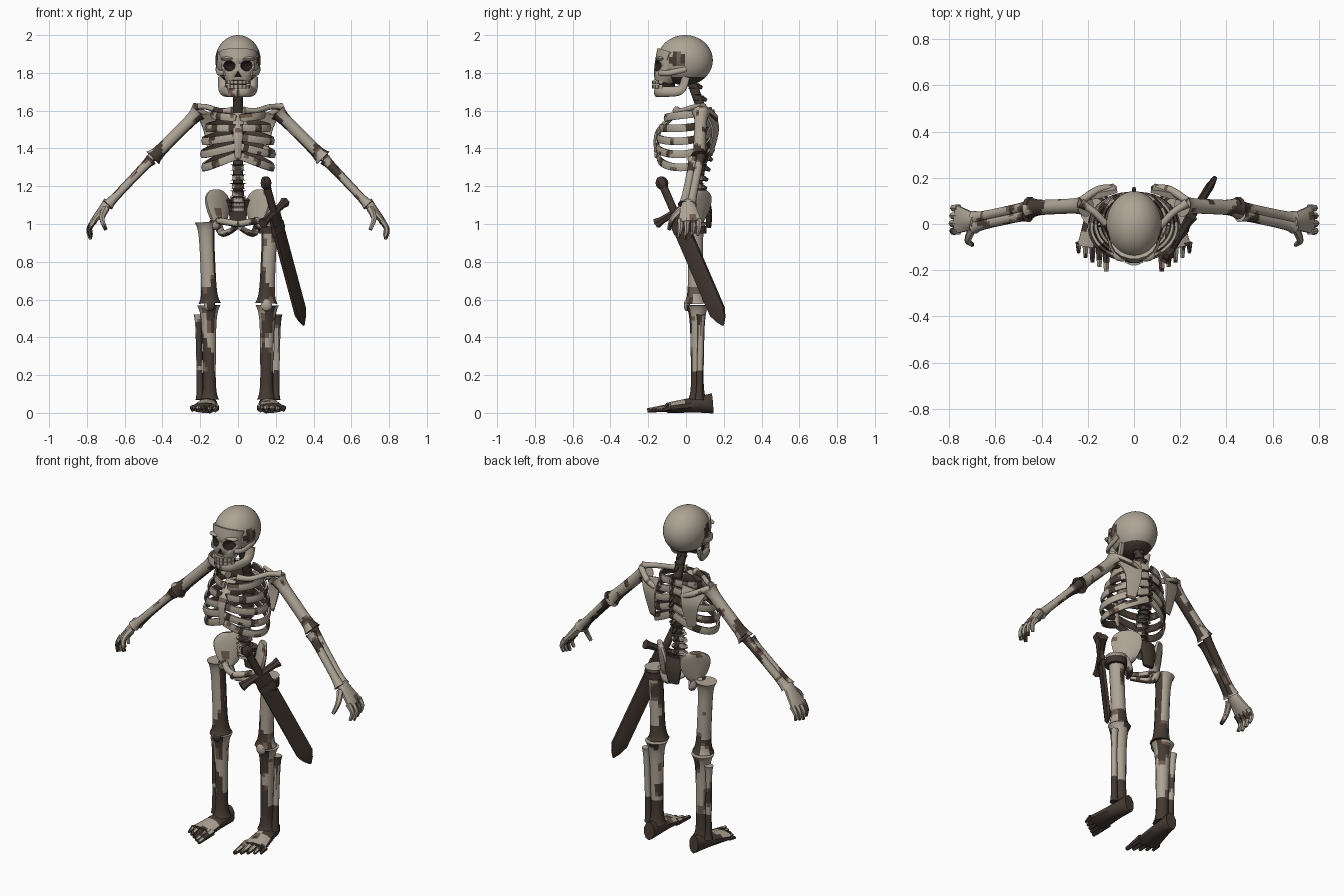
import bpy, bmesh
from math import sin, cos, pi, radians
from mathutils import Vector, Matrix, noise

if "Cube" in bpy.data.objects:
    bpy.data.objects.remove(bpy.data.objects["Cube"])

X, Y, Z = (Vector(row) for row in Matrix.Identity(3))
BONE, STAIN, TAN, LEATHER, METAL, HOLLOW = range(6)
MATERIALS = []
for label, colour in (("bone", (.42, .37, .3)), ("dark stain", (.06, .043, .033)),
                      ("tan stain", (.16, .11, .08)), ("dark leather", (.054, .037, .029)),
                      ("aged metal", (.065, .046, .037)), ("hollow black", (.02, .015, .012))):
    material = bpy.data.materials.new(label)
    material.use_nodes = True
    material.diffuse_color = (*colour, 1)
    material.node_tree.nodes["Principled BSDF"].inputs["Base Color"].default_value = (*colour, 1)
    MATERIALS.append(material)

# Width profiles along a part, from start to end
plain = lambda t: 1
knobs = lambda t: 1 + (2 * t - 1) ** 4 / 2
shin_shape = lambda t: knobs(t) - .3 * t
taper = lambda t: 1 - t / 2
widen = lambda t: .3 + .7 * t
foot_shape = lambda t: .5 + .6 * t
leaf = lambda t: .4 + .6 * sin(pi * t)
muzzle = lambda t: 1 - .4 * t * t
sheath = lambda t: min(1, 6 * (1 - t) + .1)


def finish(name, bm, mat=BONE, stain=None, side=1):
    """Colour faces by a noisy stain rule, mirror if asked, and make the object."""
    bmesh.ops.recalc_face_normals(bm, faces=bm.faces)
    for face in bm.faces:
        face.material_index = mat
        if stain is not None:
            c = face.calc_center_median()
            level = stain(c, face.normal) if callable(stain) else stain
            level += noise.noise(Vector((c.x * side * 2, c.y * 2, c.z)) * 9) / 2
            if level > -.05:
                face.material_index = STAIN if level > 0 else TAN
    if side < 0:
        bmesh.ops.scale(bm, vec=(-1, 1, 1), verts=bm.verts)
        bmesh.ops.reverse_faces(bm, faces=bm.faces)
    mesh = bpy.data.meshes.new(name)
    bm.to_mesh(mesh)
    bm.free()
    for material in MATERIALS:
        mesh.materials.append(material)
    ob = bpy.data.objects.new(name, mesh)
    bpy.context.collection.objects.link(ob)
    bpy.ops.object.select_all(action='DESELECT')
    bpy.context.view_layer.objects.active = ob
    ob.select_set(True)
    bpy.ops.object.shade_smooth_by_angle(angle=radians(42))
    return ob


def smooth_path(points, steps):
    points = [Vector(p) for p in points]
    padded = [points[0], *points, points[-1]]
    out = []
    for a, b, c, d in zip(padded, padded[1:], padded[2:], padded[3:]):
        for j in range(steps):
            t = j / steps
            out.append(b + (c - a) * t / 2 + (2 * a - 5 * b + 4 * c - d) * t ** 2 / 2
                       + (3 * b - a - 3 * c + d) * t ** 3 / 2)
    return out + [points[-1]]


def tube(name, path, wide, thick=None, ref=Y, shape=plain, depth=None, sides=10, steps=6, **paint):
    """Sweep an oval along a path; wide lies along ref, thick lies across it."""
    thick, depth = thick or wide, depth or shape
    centres = smooth_path(path, steps)
    last = len(centres) - 1
    bm = bmesh.new()
    rings = []
    for i, centre in enumerate(centres):
        along = (centres[min(i + 1, last)] - centres[max(i - 1, 0)]).normalized()
        u = (ref - along * ref.dot(along)).normalized()
        v = along.cross(u)
        u, v = u * wide * shape(i / last), v * thick * depth(i / last)
        turns = [pi * (2 * j + 1) / sides for j in range(sides)]
        rings.append([bm.verts.new(centre + u * cos(a) + v * sin(a)) for a in turns])
    for low, high in zip(rings, rings[1:]):
        for j in range(sides):
            bm.faces.new((low[j], low[j - 1], high[j - 1], high[j]))
    bm.faces.new(rings[0])
    bm.faces.new(rings[-1])
    return finish(name, bm, **paint)


def ball(name, centre, size, segments=12, **paint):
    bm = bmesh.new()
    place = Matrix.Translation(centre) @ Matrix.Diagonal((*size, 1))
    bmesh.ops.create_uvsphere(bm, u_segments=segments, v_segments=segments * 2 // 3,
                              radius=1, matrix=place)
    return finish(name, bm, **paint)


def carve(targets, cutters):
    for ob in targets:
        for cutter in cutters:
            mod = ob.modifiers.new("carve", 'BOOLEAN')
            mod.operation, mod.object, mod.solver = 'DIFFERENCE', cutter, 'EXACT'
        graph = bpy.context.evaluated_depsgraph_get()
        mesh = bpy.data.meshes.new_from_object(ob.evaluated_get(graph))
        ob.modifiers.clear()
        ob.data = mesh
    for cutter in cutters:
        bpy.data.objects.remove(cutter)


# Stain rules from face centre and normal
def skull_stain(c, n):
    temple = abs(c.x) > .07 and (c.y + .045) ** 2 + (c.z - 1.87) ** 2 < .0016
    return .06 if temple else .4 if c.z < 1.785 else -.4


def under_stain(c, n):
    return .1 if n.z < -.4 else -.2


def rib_stain(c, n):
    return .25 if n.x * c.x + n.y * c.y < -.04 else -.15


def spine_stain(c, n):
    return .2 if c.z > 1.3 or c.y > .09 else -.1


def arm_stain(c, n):
    return under_stain(c, n) + (.15 if .4 < c.x < .54 else 0)


def thigh_stain(c, n):
    return .1 if c.z < .66 or n.x < -.6 else -.2


def shin_stain(c, n):
    return .5 if c.z < .22 else .05 if n.y < -.7 else -.15


def foot_stain(c, n):
    return -.05 if c.y < 0 and n.z > .4 else .4


# Skull with carved eye sockets and nose
cranium = ball("cranium", (0, -.005, 1.867), (.12, .147, .133), segments=40, stain=skull_stain)
face = tube("face", [(0, -.075, 1.91), (0, -.12, 1.75)], .1, .08, ref=X, shape=muzzle,
            sides=16, stain=-.35)
cutters = [ball("socket_cutter", (s * .05, -.17, 1.838), (.037, .06, .029), mat=HOLLOW) for s in (1, -1)]
cutters.append(tube("nose_cutter", [(0, -.22, 1.79), (0, -.14, 1.79)], .028, ref=-Z, sides=3,
                    shape=taper, mat=HOLLOW))
carve([cranium, face], cutters)
tube("mouth_inside", [(0, -.1, 1.76), (0, -.1, 1.7)], .045, mat=HOLLOW)
for row, height in (("upper", 1.75), ("lower", 1.728)):
    for i in range(8):
        turn = radians(20 * i - 70)
        bm = bmesh.new()
        bmesh.ops.create_cube(bm, size=.019, matrix=Matrix.Translation(
            (.055 * sin(turn), -.11 - .06 * cos(turn), height)) @ Matrix.Rotation(turn, 4, 'Z'))
        finish(row + "_tooth", bm)

# Spine
spine = smooth_path([(0, .08, 1.08), (0, .06, 1.2), (0, .1, 1.4), (0, .1, 1.54), (0, .02, 1.78)], 4)
tube("spinal_core", spine, .026, steps=1, mat=STAIN)
for i, p in enumerate(spine[:-1]):
    size = .036 - i / 1000
    tube("vertebra", [p - Z * .016, p + Z * .016], size, size * .8, ref=X, shape=knobs, stain=spine_stain)
    tube("spinous_process", [p + Y * .02, p + Y * .05 - Z * .015], .014, .016, ref=X,
         shape=taper, sides=6, stain=.2)
tube("sacrum", [(0, .1, 1.13), (0, .12, 1.06), (0, .12, .98)], .07, .025, ref=X, shape=taper, stain=.3)
tube("breastbone", [(0, -.06, 1.58), (0, -.15, 1.48), (0, -.15, 1.35)], .035, .015, ref=X,
     shape=taper, depth=plain, stain=-.3)

# Straight limb bones: ends, radius, profile, stain
LIMBS = (("upper_arm", (.21, .08, 1.59), (.45, .07, 1.35), .033, knobs, arm_stain),
         ("ulna", (.44, .08, 1.37), (.69, .025, 1.1), .022, knobs, arm_stain),
         ("radius_bone", (.46, .04, 1.34), (.69, -.01, 1.1), .022, knobs, arm_stain),
         ("thigh_bone", (.17, .05, 1.01), (.15, .05, .58), .041, knobs, thigh_stain),
         ("shin_bone", (.155, .06, .57), (.15, .06, .07), .043, shin_shape, shin_stain),
         ("calf_bone", (.21, .08, .52), (.2, .07, .07), .017, knobs, shin_stain))

for s in (1, -1):
    # Jaw, cheek and brow
    tube("jaw", [(.085, 0, 1.78), (.08, -.03, 1.71), (.05, -.13, 1.7), (0, -.155, 1.698)], .016, .027,
         ref=X - Y, stain=-.25, side=s)
    tube("cheekbone", [(.07, -.14, 1.8), (.1, -.09, 1.8), (.11, 0, 1.82)], .01, .015, ref=X,
         stain=-.2, side=s)
    ball("brow", (.05, -.135, 1.875), (.043, .028, .012), side=s)

    # Ribs, each half an oval sagging toward the side
    for i in range(5):
        width = .18 - .006 * (3 - i) ** 2
        front = -.85 * width
        rib = []
        for j in range(9):
            a = pi * j / 8
            rib.append((.01 + width * sin(a), (.13 + front + (.13 - front) * cos(a)) / 2,
                        1.6 - .05 * i - .04 * j / 8 - .02 * i * sin(a)))
        tube("rib", rib, .023, .011, ref=Z, sides=6, steps=3, stain=rib_stain, side=s)

    # Shoulder girdle
    tube("collarbone", [(.03, -.05, 1.6), (.1, -.02, 1.6), (.17, .05, 1.62), (.23, .09, 1.62)],
         .015, ref=Z, shape=knobs, stain=under_stain, side=s)
    tube("shoulder_blade", [(.13, .13, 1.36), (.135, .155, 1.5), (.145, .125, 1.59)], .088, .014,
         ref=X - Y / 3, shape=widen, sides=6, stain=-.25, side=s)
    tube("shoulder_ridge", [(.08, .15, 1.54), (.15, .15, 1.57), (.23, .1, 1.61)], .017, ref=Z,
         stain=under_stain, side=s)

    for name, start, end, radius, shape, stain in LIMBS:
        tube(name, [start, end], radius, shape=shape, sides=12, steps=24, stain=stain, side=s)

    # Hand
    tube("palm", [(.685, .01, 1.115), (.77, .02, 1.01)], .062, .03, shape=foot_shape, depth=taper,
         stain=-.3, side=s)
    for i in range(4):
        knuckle = Vector((.76, .033 * i - .03, 1.02))
        reach = 1 - abs(i - 1) / 10
        tube("finger", [knuckle, knuckle + Vector((.03, 0, -.05)) * reach,
                        knuckle + Vector((.02, -.01, -.1)) * reach], .018, shape=taper, sides=6,
             stain=under_stain, side=s)
    tube("thumb", [(.7, -.02, 1.08), (.72, -.07, 1.03), (.7, -.09, .97)], .02, ref=X, shape=taper,
         sides=6, stain=under_stain, side=s)

    # Pelvis half
    tube("hip_wing", [(.1, .05, 1), (.11, .07, 1.12), (.12, .08, 1.18)], .09, .03, ref=X - Y,
         shape=leaf, depth=taper, stain=-.25, side=s)
    tube("pubic_arch", [(.11, .03, 1.02), (.06, -.02, 1.01), (0, -.04, 1)], .018, ref=Z,
         stain=under_stain, side=s)
    tube("seat_bone", [(.11, .06, 1.01), (.08, .06, .95), (.01, -.04, .98)], .025, ref=X,
         shape=taper, stain=under_stain, side=s)
    ball("thigh_head", (.12, .04, 1), (.035, .035, .033), stain=-.1, side=s)
    ball("kneecap", (.15, .005, .57), (.03, .016, .032), stain=-.1, side=s)

    # Foot
    tube("foot", [(.15, .14, .05), (.16, .04, .042), (.178, -.1, .026)], .066, .054, ref=X,
         shape=foot_shape, depth=taper, stain=foot_stain, side=s)
    for i in range(5):
        root = Vector((.12 + .03 * i, -.08, .028))
        tube("toe", [root, root + Vector((0, .02 * i - .125, -.015))], .022 - i / 600, ref=X,
             shape=taper, sides=6, stain=foot_stain, side=s)

# Sheathed sword hung at the left hip
down = Vector((.155, .25, -.58)).normalized()
across = Vector((.47, .76, .45)).normalized()
hub = Vector((.19, -.06, 1.06))
tube("sword_grip", [hub - down * .17, hub], .022, .019, ref=across, mat=LEATHER)
tube("sword_pommel", [hub - down * .21, hub - down * .14], .035, .03, ref=across, shape=leaf,
     sides=6, mat=LEATHER)
tube("sword_guard", [hub - across * .125, hub + across * .125], .019, ref=down, shape=knobs,
     sides=6, mat=METAL)
tube("sword_scabbard", [hub, hub + down * .67], .054, .018, ref=across, shape=sheath, sides=6,
     steps=12, mat=LEATHER)
tube("scabbard_band", [hub + down * .07, hub + down * .11], .057, .025, ref=across, sides=6, mat=METAL)
tube("hip_strap", [(.17, .05, .99), (.17, .05, .95)], .06, sides=12, mat=LEATHER)
tube("strap_link", [(.21, .02, .98), (.24, 0, .95)], .016, mat=LEATHER)
